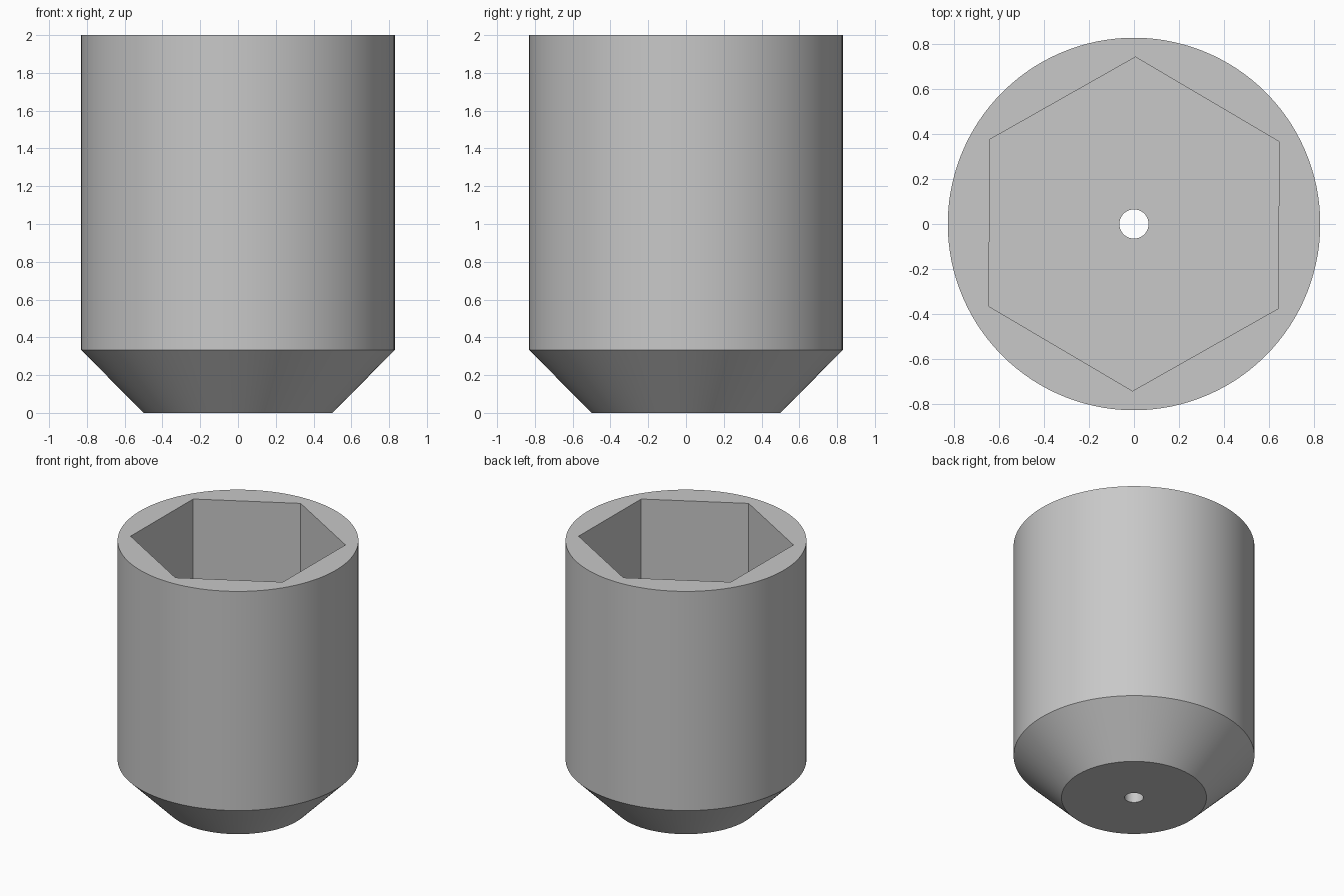
import bpy
import bmesh
from math import cos, pi, radians

from mathutils import Matrix, Vector

cube = bpy.data.objects.get("Cube")
if cube:
    bpy.data.objects.remove(cube, do_unlink=True)

SEGMENTS = 120            # divisible by six, so hexagon corners fall on vertices
BODY_R, BASE_R, HOLE_R = 0.83, 0.5, 0.065
HEX_R = 0.744             # corner radius of the hexagonal socket
TOP_Z, CHAMFER_Z, FLOOR_Z = 2.0, 0.333, 0.333
TWIST = radians(-0.5)

# One grey material
grey = bpy.data.materials.new("plain grey")
grey.use_nodes = True
colour = (0.58, 0.58, 0.58, 1)
grey.diffuse_color = colour
grey.node_tree.nodes["Principled BSDF"].inputs["Base Color"].default_value = colour


def circle(radius):
    return lambda angle: radius


def hexagon(radius):
    """Distance to a hexagon's outline, with a corner at angle zero."""
    return lambda angle: radius * cos(pi / 6) / cos(angle % (pi / 3) - pi / 6)


def add_ring(bm, outline, z):
    ring = []
    for i in range(SEGMENTS):
        angle = 2 * pi * i / SEGMENTS
        turn = Matrix.Rotation(angle + pi / 2 + TWIST, 4, "Z")
        ring.append(bm.verts.new(turn @ Vector((outline(angle), 0, z))))
    return ring


# Closed section: base, chamfer, wall, rim, socket wall, socket floor, through hole
section = [
    (circle(HOLE_R), 0),
    (circle(BASE_R), 0),
    (circle(BODY_R), CHAMFER_Z),
    (circle(BODY_R), TOP_Z),
    (hexagon(HEX_R), TOP_Z),
    (hexagon(HEX_R), FLOOR_Z),
    (circle(HOLE_R), FLOOR_Z),
]
bm = bmesh.new()
rings = [add_ring(bm, outline, z) for outline, z in section]
for lower, upper in zip(rings, rings[1:] + rings[:1]):
    for i in range(SEGMENTS):
        j = (i + 1) % SEGMENTS
        bm.faces.new((lower[i], lower[j], upper[j], upper[i]))
bmesh.ops.recalc_face_normals(bm, faces=bm.faces)

mesh = bpy.data.meshes.new("socket_body")
bm.to_mesh(mesh)
bm.free()
mesh.materials.append(grey)
body = bpy.data.objects.new("socket_body", mesh)
bpy.context.collection.objects.link(body)

# Smooth round walls, sharp rims and hexagon corners
bpy.ops.object.select_all(action="DESELECT")
body.select_set(True)
bpy.context.view_layer.objects.active = body
bpy.ops.object.shade_smooth_by_angle(angle=radians(30))
